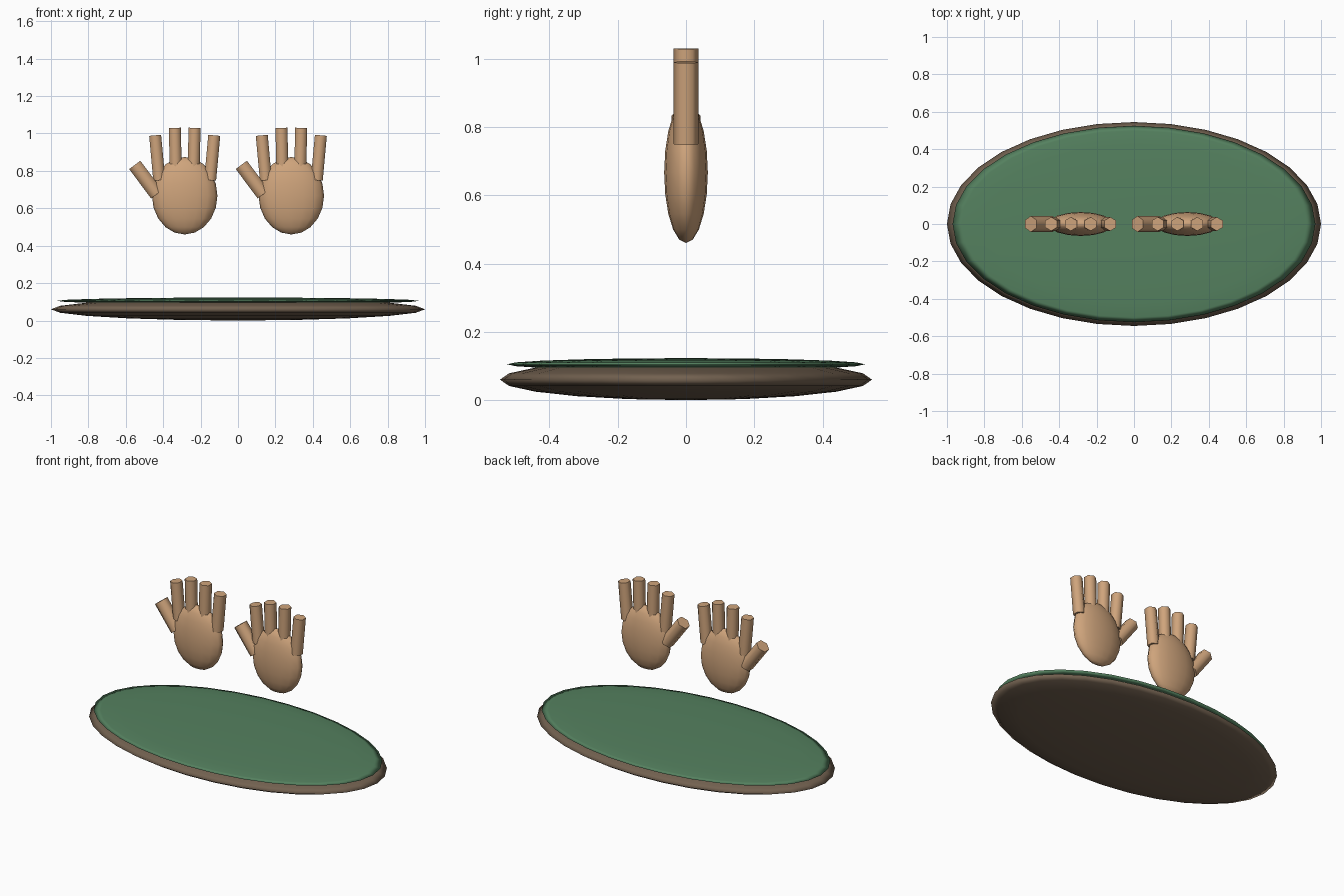
import bpy
import math
from mathutils import Vector

if "Cube" in bpy.data.objects:
    bpy.data.objects.remove(bpy.data.objects["Cube"])


def material(name, rgb):
    m = bpy.data.materials.new(name)
    m.diffuse_color = (*rgb, 1)
    m.use_nodes = True
    m.node_tree.nodes["Principled BSDF"].inputs["Base Color"].default_value = m.diffuse_color
    return m


SKIN = material("skin", (0.62, 0.37, 0.20))
GREEN = material("green", (0.09, 0.22, 0.115))
BROWN = material("brown", (0.17, 0.12, 0.08))


def finish(name, mat):
    ob = bpy.context.object
    ob.name = name
    ob.data.materials.append(mat)
    return ob


def ellipsoid(name, centre, radii, mat, segments, rings):
    bpy.ops.mesh.primitive_uv_sphere_add(segments=segments, ring_count=rings, location=centre)
    ob = finish(name, mat)
    ob.scale = radii
    bpy.ops.object.transform_apply(location=False, rotation=False, scale=True)
    bpy.ops.object.shade_smooth()


def rod(name, start, end, radius, mat):
    """Six-sided finger running from start to end in the x-z plane."""
    a, b = Vector(start), Vector(end)
    d = b - a
    bpy.ops.mesh.primitive_cylinder_add(
        vertices=6, radius=radius, depth=d.length, location=(a + b) / 2,
        rotation=(0, math.atan2(d.x, d.z), 0))
    finish(name, mat)
    bpy.ops.object.shade_smooth_by_angle(angle=math.radians(65))


# Oval base with a green top
ellipsoid("base", (0, 0, 0.06), (1.0, 0.545, 0.06), BROWN, 32, 10)
ellipsoid("green_top", (0, 0, 0.105), (0.97, 0.525, 0.018), GREEN, 32, 10)

# Finger offsets from the hand centre: bottom x, top x, bottom z, top z
FINGERS = [(-0.136, -0.158, 0.75, 0.99),
           (-0.047, -0.053, 0.79, 1.03),
           (0.047, 0.053, 0.79, 1.03),
           (0.136, 0.158, 0.75, 0.99)]

# Two identical hands floating above the base
for side, cx in (("left", -0.285), ("right", 0.285)):
    ellipsoid(f"{side}_palm", (cx, 0, 0.667), (0.175, 0.064, 0.207), SKIN, 16, 10)
    for i, (x0, x1, z0, z1) in enumerate(FINGERS, 1):
        rod(f"{side}_finger_{i}", (cx + x0, 0, z0), (cx + x1, 0, z1), 0.037, SKIN)
    rod(f"{side}_thumb", (cx - 0.150, 0, 0.675), (cx - 0.267, 0, 0.832), 0.043, SKIN)
